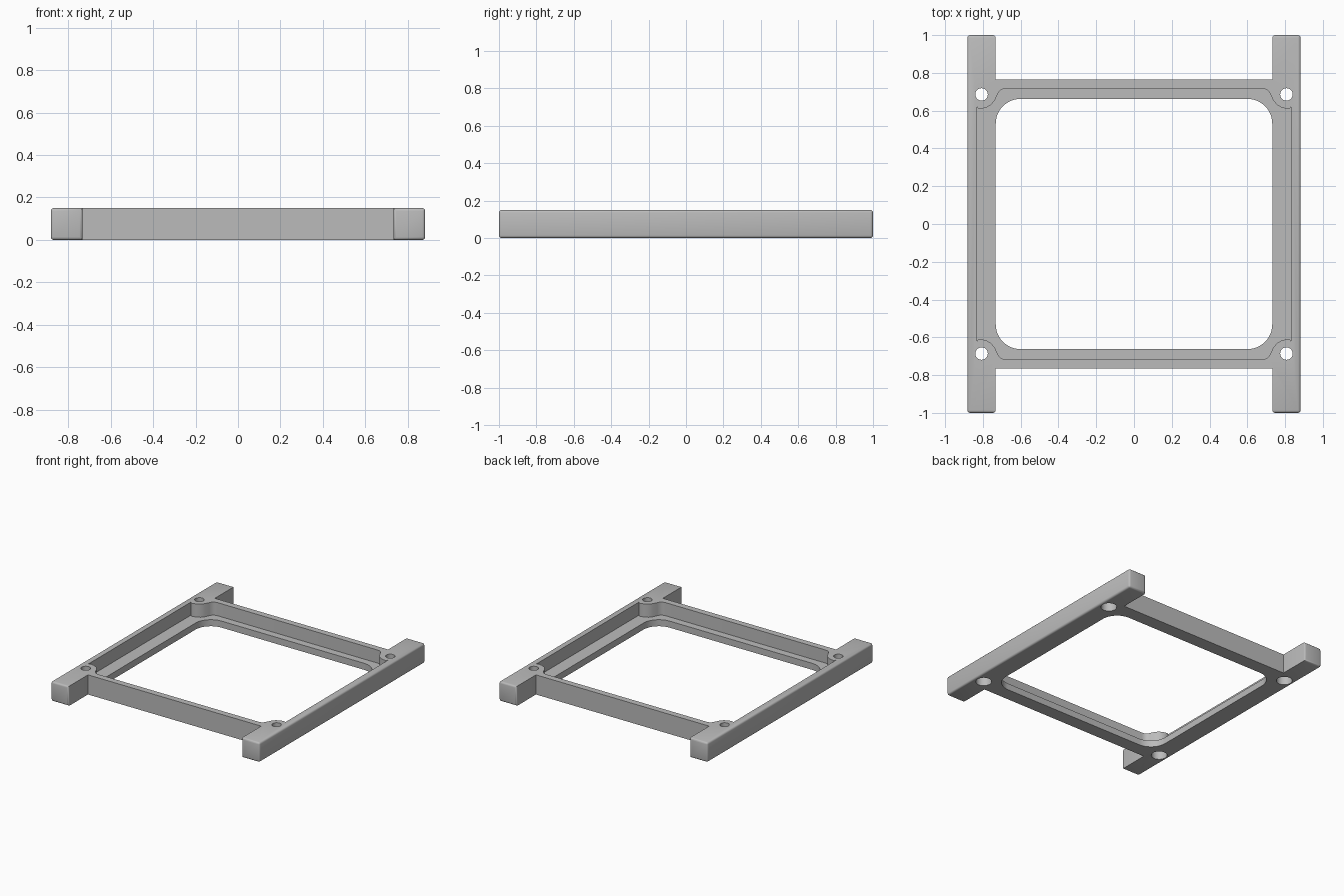
import bpy
import bmesh
from math import cos, sin, pi, radians

if "Cube" in bpy.data.objects:
    bpy.data.objects.remove(bpy.data.objects["Cube"], do_unlink=True)

HEIGHT, LEDGE = 0.15, 0.05
SCREW_X, SCREW_Y = 0.807, 0.686

grey = bpy.data.materials.new("plain grey")
grey.use_nodes = True
colour = (0.5, 0.5, 0.5, 1)
grey.diffuse_color = colour
grey.node_tree.nodes["Principled BSDF"].inputs["Base Color"].default_value = colour


def mirror_quadrant(pts):
    """Full counterclockwise loop from the points of the +x +y quadrant."""
    half = pts + [(-x, y) for x, y in reversed(pts)]
    return half + [(-x, -y) for x, y in half]


def arc(cx, cy, r, start, end, steps):
    angles = [start + (end - start) * i / steps for i in range(steps + 1)]
    return [(cx + r * cos(a), cy + r * sin(a)) for a in angles]


def prism(name, loops, z0, z1):
    """Object made of one upright prism per loop."""
    bm = bmesh.new()
    for pts in loops:
        base = bm.faces.new([bm.verts.new((x, y, z0)) for x, y in pts])
        top = bmesh.ops.extrude_face_region(bm, geom=[base])["geom"]
        verts = [v for v in top if isinstance(v, bmesh.types.BMVert)]
        bmesh.ops.translate(bm, verts=verts, vec=(0, 0, z1 - z0))
    bmesh.ops.recalc_face_normals(bm, faces=bm.faces)
    mesh = bpy.data.meshes.new(name)
    bm.to_mesh(mesh)
    bm.free()
    obj = bpy.data.objects.new(name, mesh)
    bpy.context.collection.objects.link(obj)
    return obj


def screw_circles(r):
    return [arc(sx * SCREW_X, sy * SCREW_Y, r, 0, 2 * pi * 31 / 32, 31)
            for sx in (-1, 1) for sy in (-1, 1)]


# Frame: two long side rails joined by two cross beams
outline = mirror_quadrant([(0.882, 1), (0.732, 1), (0.732, 0.766)])
frame = prism("fan_mount_frame", [outline], 0, HEIGHT)
frame.data.materials.append(grey)

# Rounded rail ends and lower outer edges
bm = bmesh.new()
bm.from_mesh(frame.data)
soft = [e for e in bm.edges
        if all(abs(v.co.y) > 0.99 for v in e.verts)
        or all(abs(v.co.x) > 0.87 and v.co.z < 0.01 for v in e.verts)]
bmesh.ops.bevel(bm, geom=soft, offset=0.014, segments=3, profile=0.5,
                affect='EDGES')
bm.to_mesh(frame.data)
bm.free()

# Recess that leaves a boss around each screw hole
recess_corner = [(0.832, 0.625), (0.827, 0.613), (0.815, 0.609), (0.785, 0.615),
                 (0.757, 0.63), (0.737, 0.655), (0.722, 0.687), (0.712, 0.704),
                 (0.695, 0.715), (0.675, 0.718)]
opening_corner = arc(0.602, 0.532, 0.13, 0, pi / 2, 12)
cutters = [
    prism("recess_cutter", [mirror_quadrant(recess_corner)], LEDGE, 0.3),
    prism("opening_cutter", [mirror_quadrant(opening_corner)], -0.1, 0.3),
    prism("screw_hole_cutter", screw_circles(0.033), -0.1, 0.3),
    prism("counterbore_cutter", screw_circles(0.056), -0.1, 0.085),
]
for cutter in cutters:
    cutter.hide_render = True
    mod = frame.modifiers.new(cutter.name, 'BOOLEAN')
    mod.operation = 'DIFFERENCE'
    mod.solver = 'EXACT'
    mod.object = cutter

# Bake the cuts and drop the cutters
depsgraph = bpy.context.evaluated_depsgraph_get()
baked = bpy.data.meshes.new_from_object(frame.evaluated_get(depsgraph))
frame.modifiers.clear()
frame.data = baked
baked.materials.clear()
baked.materials.append(grey)
for poly in baked.polygons:
    poly.material_index = 0
for cutter in cutters:
    bpy.data.objects.remove(cutter, do_unlink=True)

# Smooth curves, sharp edges
bpy.ops.object.select_all(action='DESELECT')
frame.select_set(True)
bpy.context.view_layer.objects.active = frame
bpy.ops.object.shade_smooth_by_angle(angle=radians(35))
